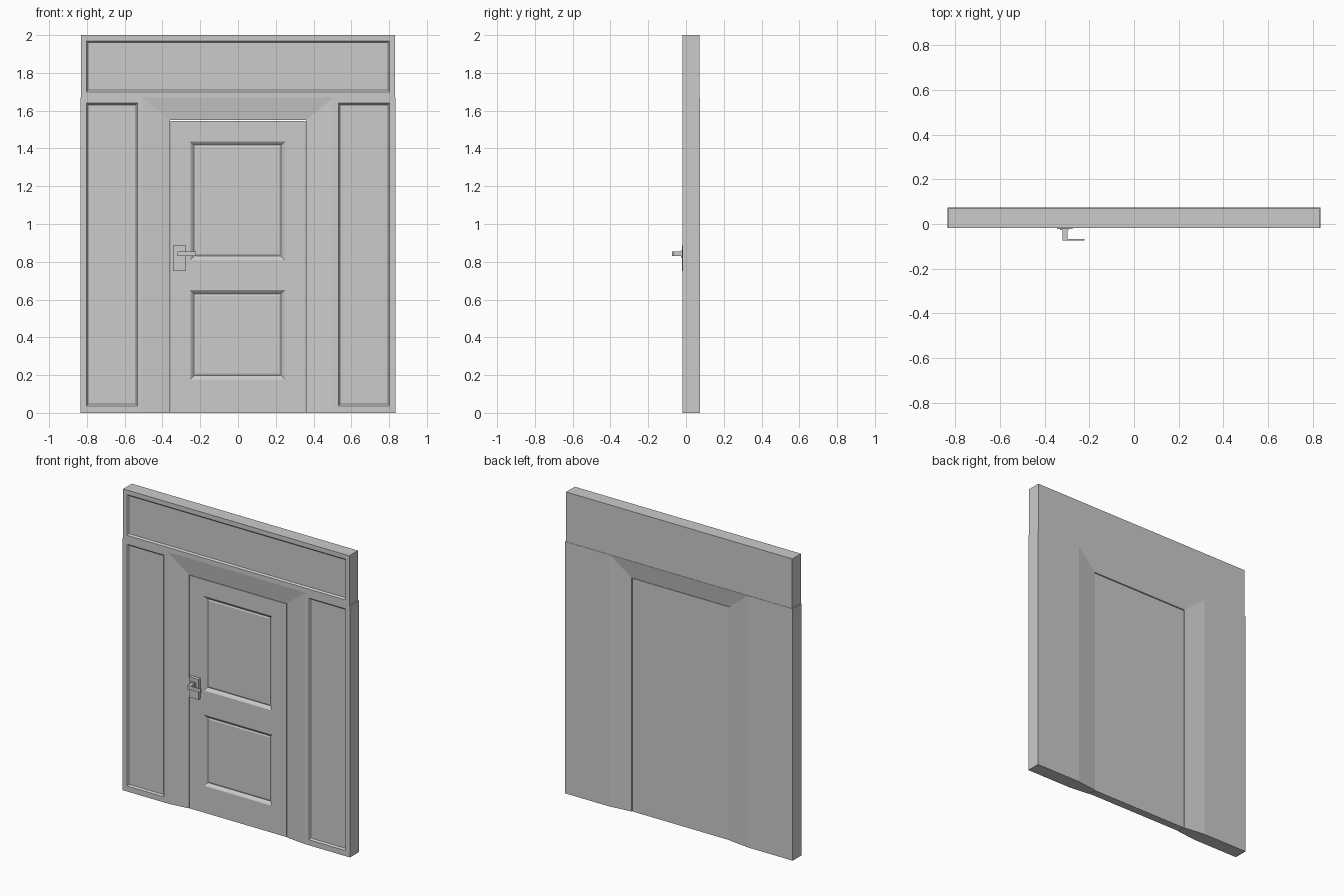
import bpy, bmesh

if "Cube" in bpy.data.objects:
    bpy.data.objects.remove(bpy.data.objects["Cube"])

FRONT, BACK = -0.019, 0.074


def finish(name, bm):
    bmesh.ops.recalc_face_normals(bm, faces=bm.faces[:])
    me = bpy.data.meshes.new(name)
    bm.to_mesh(me)
    bm.free()
    ob = bpy.data.objects.new(name, me)
    bpy.context.collection.objects.link(ob)
    return ob


def slab(name, xs, zs, y0, y1, cells, steps):
    """Gridded slab whose chosen front cells are inset by (width, depth) steps."""
    bm = bmesh.new()
    v = [[bm.verts.new((x, y0, z)) for z in zs] for x in xs]
    chosen = []
    for i in range(len(xs) - 1):
        for j in range(len(zs) - 1):
            f = bm.faces.new((v[i][j], v[i + 1][j], v[i + 1][j + 1], v[i][j + 1]))
            if (i, j) in cells:
                chosen.append(f)
    rim = [e for e in bm.edges if e.is_boundary]
    out = bmesh.ops.extrude_edge_only(bm, edges=rim)["geom"]
    for g in out:
        if isinstance(g, bmesh.types.BMVert):
            g.co.y = y1
    bmesh.ops.holes_fill(bm, edges=[e for e in bm.edges if e.is_boundary], sides=0)
    bmesh.ops.recalc_face_normals(bm, faces=bm.faces[:])
    for width, depth in steps:
        bmesh.ops.inset_individual(bm, faces=chosen, thickness=width,
                                   depth=depth, use_even_offset=True)
    return finish(name, bm)


def box(name, x0, x1, y0, y1, z0, z1):
    return slab(name, [x0, x1], [z0, z1], y0, y1, [], [])


# Transom panel and two side panels
recess = [(0.009, -0.010)]
slab("transom_panel", [-0.83, -0.803, 0.803, 0.83], [1.67, 1.70, 1.97, 2.0],
     FRONT, BACK - 0.002, [(1, 1)], recess)
for side, s in (("left", -1), ("right", 1)):
    xs = sorted(s * x for x in (0.505, 0.532, 0.803, 0.835))
    slab(side + "_side_panel", xs, [0, 0.037, 1.64, 1.67],
         FRONT + 0.001, BACK, [(1, 1)], recess)

# Splayed surround, sloping toward the door on both faces
bm = bmesh.new()


def arch(w, h, y):
    return [bm.verts.new(p) for p in ((-w, y, 0), (-w, y, h), (w, y, h), (w, y, 0))]


loops = [arch(0.505, 1.67, FRONT), arch(0.36, 1.55, -0.002),
         arch(0.36, 1.55, 0.056), arch(0.505, 1.67, BACK)]
for k in range(4):
    a, b = loops[k], loops[(k + 1) % 4]
    for i in range(3):
        bm.faces.new((a[i], a[i + 1], b[i + 1], b[i]))
for i in (0, 3):
    bm.faces.new([l[i] for l in loops])
finish("splayed_surround", bm)

# Door leaf with two moulded panels
slab("door_leaf", [-0.357, -0.252, 0.248, 0.357],
     [0, 0.178, 0.65, 0.81, 1.437, 1.546], 0.001, 0.053,
     [(1, 1), (1, 3)], [(0.006, -0.004), (0.014, -0.012), (0.010, 0.004)])

# Handle
box("handle_plate", -0.345, -0.275, -0.022, 0.001, 0.75, 0.885)
box("handle_rose", -0.33, -0.292, -0.027, -0.021, 0.822, 0.86)
box("handle_stem", -0.32, -0.298, -0.074, -0.021, 0.83, 0.855)
box("handle_lever", -0.299, -0.222, -0.074, -0.066, 0.83, 0.855)
